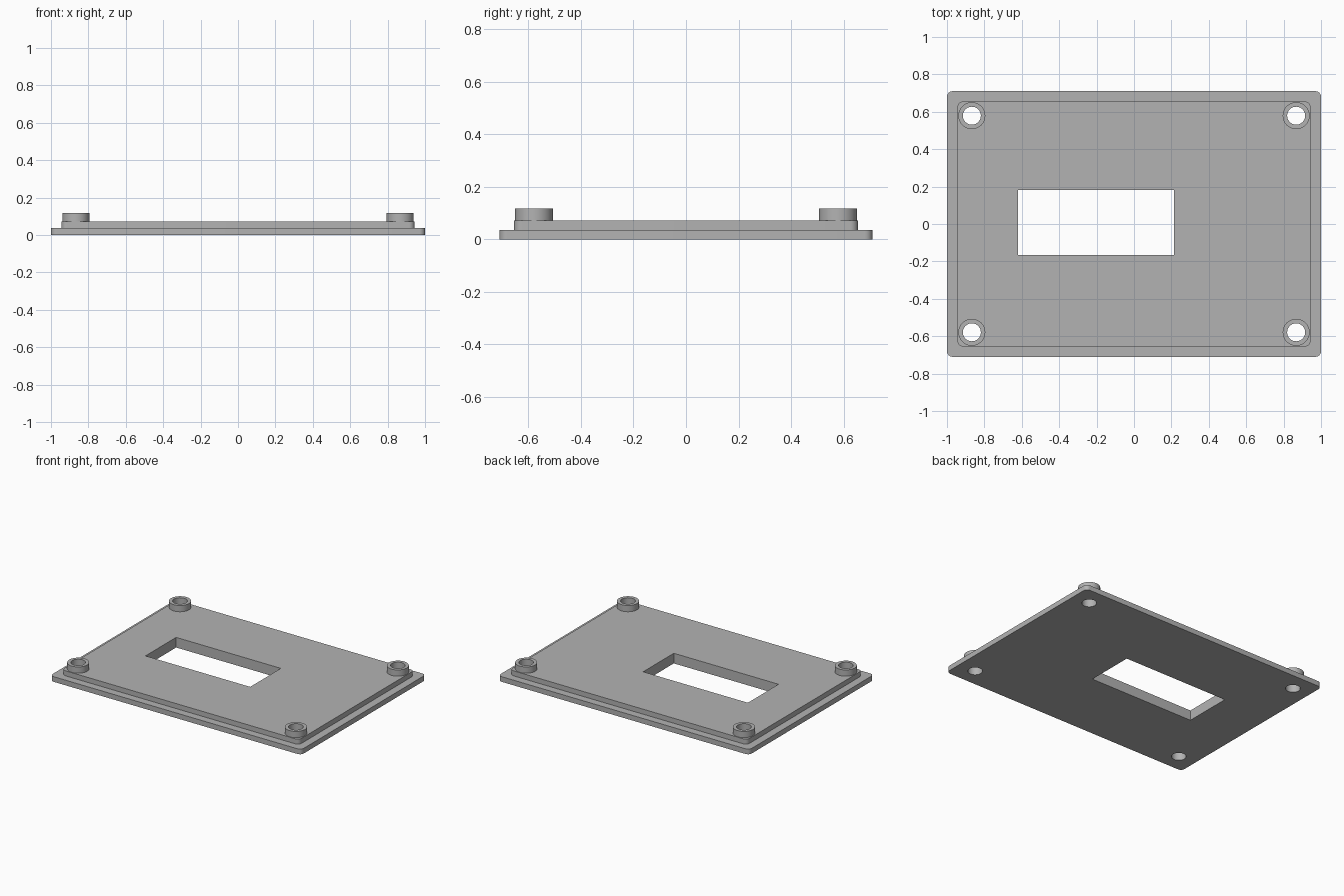
import bpy
import bmesh
import math

cube = bpy.data.objects.get("Cube")
if cube:
    bpy.data.objects.remove(cube, do_unlink=True)

grey = bpy.data.materials.new("plain grey")
grey.use_nodes = True
grey.diffuse_color = (0.45, 0.45, 0.45, 1)
grey.node_tree.nodes["Principled BSDF"].inputs["Base Color"].default_value = grey.diffuse_color


def prism(name, outline, z0, z1):
    """Extrude a closed outline from z0 to z1."""
    bm = bmesh.new()
    face = bm.faces.new([bm.verts.new((x, y, z0)) for x, y in outline])
    top = bmesh.ops.extrude_face_region(bm, geom=[face])["geom"]
    moved = [v for v in top if isinstance(v, bmesh.types.BMVert)]
    bmesh.ops.translate(bm, vec=(0, 0, z1 - z0), verts=moved)
    bmesh.ops.recalc_face_normals(bm, faces=bm.faces)
    mesh = bpy.data.meshes.new(name)
    bm.to_mesh(mesh)
    bm.free()
    mesh.materials.append(grey)
    obj = bpy.data.objects.new(name, mesh)
    bpy.context.collection.objects.link(obj)
    return obj


def circle(cx, cy, r, n=48):
    return [(cx + r * math.cos(math.tau * i / n), cy + r * math.sin(math.tau * i / n))
            for i in range(n)]


def rounded_rect(hx, hy, r, steps=8):
    """Centred rectangle with quarter-circle corners."""
    points = []
    for q, (sx, sy) in enumerate([(1, 1), (-1, 1), (-1, -1), (1, -1)]):
        for i in range(steps + 1):
            a = math.pi / 2 * (q + i / steps)
            points.append((sx * (hx - r) + r * math.cos(a), sy * (hy - r) + r * math.sin(a)))
    return points


def combine(target, tool, operation):
    """Apply a boolean and discard the tool solid."""
    mod = target.modifiers.new(tool.name, "BOOLEAN")
    mod.operation = operation
    mod.solver = "EXACT"
    mod.object = tool
    bpy.context.view_layer.objects.active = target
    bpy.ops.object.modifier_apply(modifier=mod.name)
    bpy.data.objects.remove(tool, do_unlink=True)


# Base plate with the raised panel on top
cover = prism("cover_plate", rounded_rect(1, 0.71, 0.03), 0, 0.037)
combine(cover, prism("raised_panel", rounded_rect(0.944, 0.655, 0.03), 0.01, 0.073), "UNION")

# Corner bosses with screw holes through the whole plate
corners = [(sx * 0.867, sy * 0.579) for sx in (-1, 1) for sy in (-1, 1)]
for x, y in corners:
    combine(cover, prism("boss", circle(x, y, 0.072), 0.05, 0.118), "UNION")
for x, y in corners:
    combine(cover, prism("screw_hole", circle(x, y, 0.048), -0.1, 0.2), "DIFFERENCE")

# Off-centre rectangular window
window = [(-0.62, -0.167), (0.214, -0.167), (0.214, 0.182), (-0.62, 0.182)]
combine(cover, prism("window", window, -0.1, 0.2), "DIFFERENCE")

# Smooth round walls, crisp edges
bpy.ops.object.select_all(action="DESELECT")
cover.select_set(True)
bpy.context.view_layer.objects.active = cover
bpy.ops.object.shade_smooth_by_angle(angle=math.radians(30))
